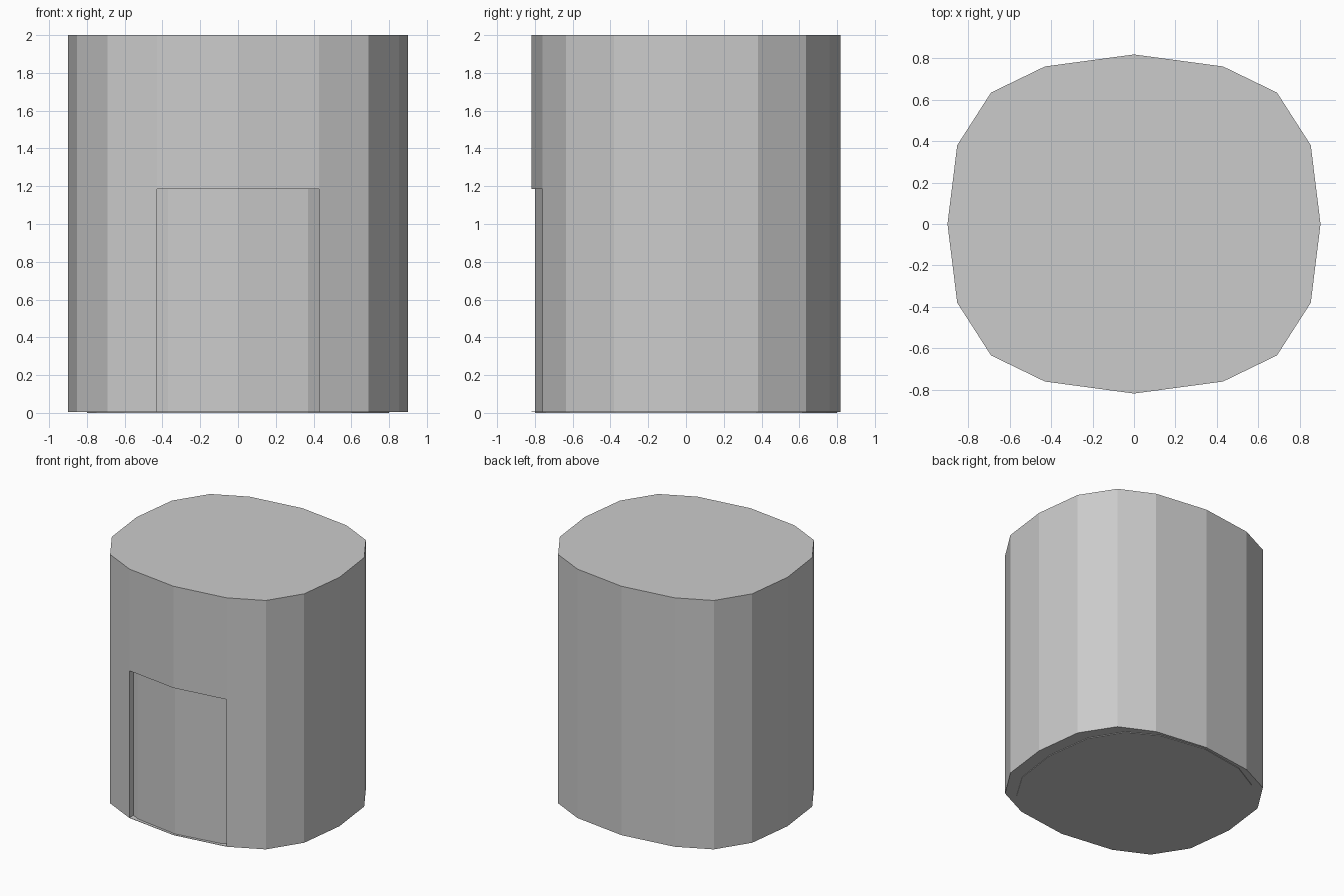
import bpy, bmesh

if "Cube" in bpy.data.objects:
    bpy.data.objects.remove(bpy.data.objects["Cube"])

# quarter outline, from the side point to the front/back point
OUTER = [(0.90, 0.0), (0.853, 0.38), (0.69, 0.634), (0.43, 0.76), (0.0, 0.818)]
CORE = [(0.80, 0.0), (0.75, 0.37), (0.60, 0.615), (0.37, 0.742), (0.0, 0.80)]


def mirrored(q):
    half = q + [(-x, y) for x, y in reversed(q[:-1])]
    return half + [(-x, -y) for x, y in half[1:-1]]


def prism(name, points, z0, z1):
    bm = bmesh.new()
    face = bm.faces.new([bm.verts.new((x, y, z0)) for x, y in points])
    top = bmesh.ops.extrude_face_region(bm, geom=[face], use_keep_orig=True)
    for v in top["geom"]:
        if isinstance(v, bmesh.types.BMVert):
            v.co.z = z1
    bmesh.ops.recalc_face_normals(bm, faces=bm.faces)
    mesh = bpy.data.meshes.new(name)
    bm.to_mesh(mesh)
    bm.free()
    ob = bpy.data.objects.new(name, mesh)
    bpy.context.collection.objects.link(ob)
    return ob


# outer body with sixteen flat sides
body = prism("outer_body", mirrored(OUTER), 0.005, 2.0)

# shallow doorway cut into the front, leaving a thin sill
cutter = prism("doorway_cutter",
               [(-0.43, -1.0), (0.43, -1.0), (0.43, -0.65), (-0.43, -0.65)],
               0.008, 1.185)
cutter.hide_render = True
cutter.hide_viewport = True
cut = body.modifiers.new("doorway", 'BOOLEAN')
cut.operation = 'DIFFERENCE'
cut.solver = 'EXACT'
cut.object = cutter

# inner core showing through the doorway and just below the body
prism("inner_core", mirrored(CORE), 0.0, 1.95)
